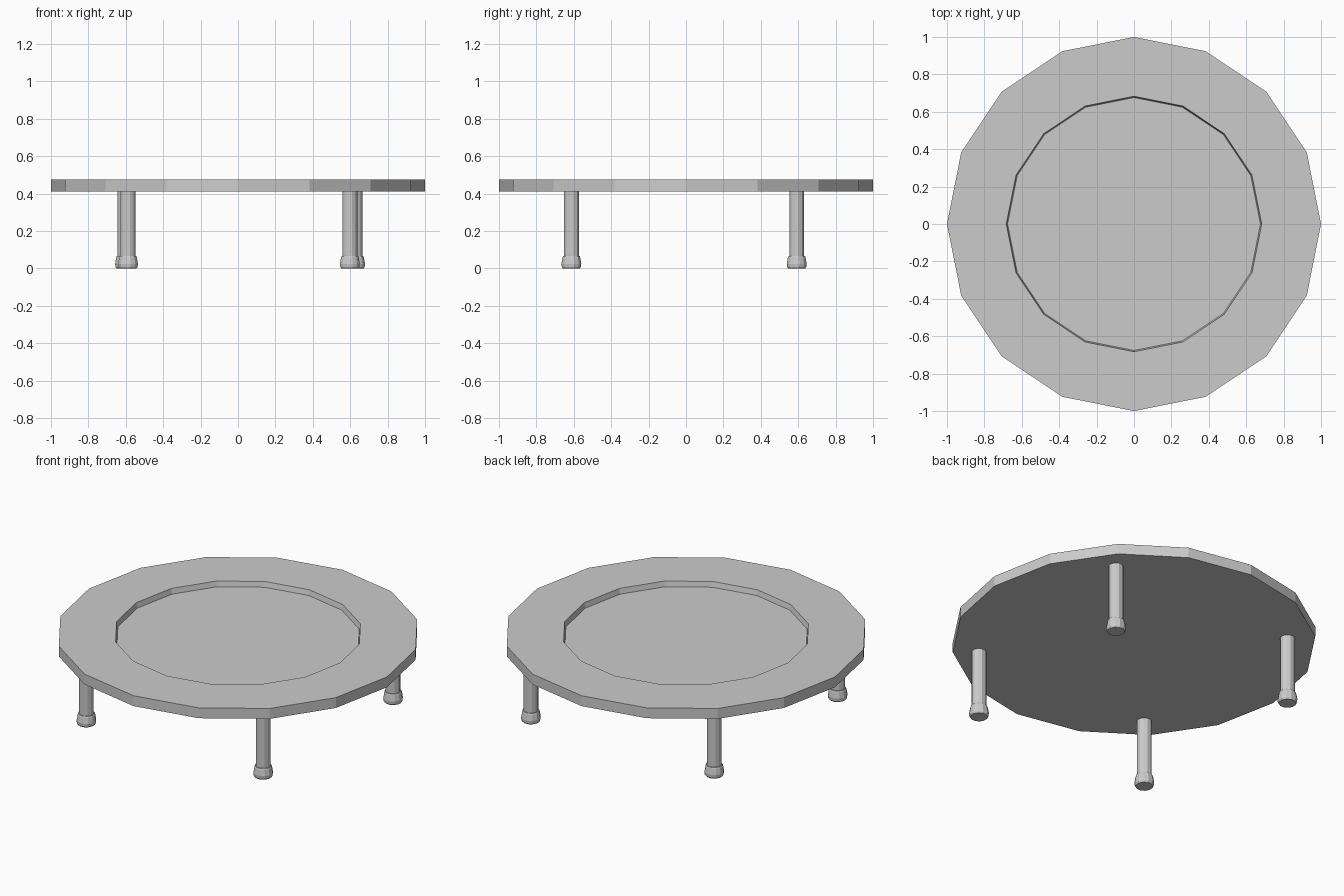
import bpy, bmesh
from math import cos, sin, pi

if "Cube" in bpy.data.objects:
    bpy.data.objects.remove(bpy.data.objects["Cube"])


def lathe(name, profile, sides, x=0, y=0, phase=0):
    """Revolve an (radius, z) profile into a closed solid with flat end caps."""
    bm = bmesh.new()
    rings = [[bm.verts.new((r * cos(phase + 2 * pi * i / sides),
                            r * sin(phase + 2 * pi * i / sides), z))
              for i in range(sides)] for r, z in profile]
    for a, b in zip(rings, rings[1:]):
        for i in range(sides):
            j = (i + 1) % sides
            bm.faces.new((a[i], a[j], b[j], b[i]))
    bm.faces.new(rings[0][::-1])
    bm.faces.new(rings[-1])
    bmesh.ops.recalc_face_normals(bm, faces=bm.faces)
    mesh = bpy.data.meshes.new(name)
    bm.to_mesh(mesh)
    bm.free()
    obj = bpy.data.objects.new(name, mesh)
    obj.location = (x, y, 0)
    bpy.context.collection.objects.link(obj)
    return obj


# Sixteen-sided top with a shallow recess
lathe("table_top", [(1, 0.412), (1, 0.475), (0.683, 0.475), (0.676, 0.443)], 16)

# Four legs, slightly uneven in placement, each with a flared foot
legs = {
    "front_left": (-0.588, -0.613),
    "front_right": (0.598, -0.613),
    "back_left": (-0.604, 0.592),
    "back_right": (0.626, 0.592),
}
leg_profile = [(0.041, 0.03), (0.041, 0.414)]
foot_profile = [(0.048, 0), (0.053, 0.008), (0.055, 0.024), (0.049, 0.058), (0.046, 0.066)]
for side, (x, y) in legs.items():
    lathe(side + "_leg", leg_profile, 12, x, y, pi / 12)
    lathe(side + "_foot", foot_profile, 12, x, y, pi / 12)
